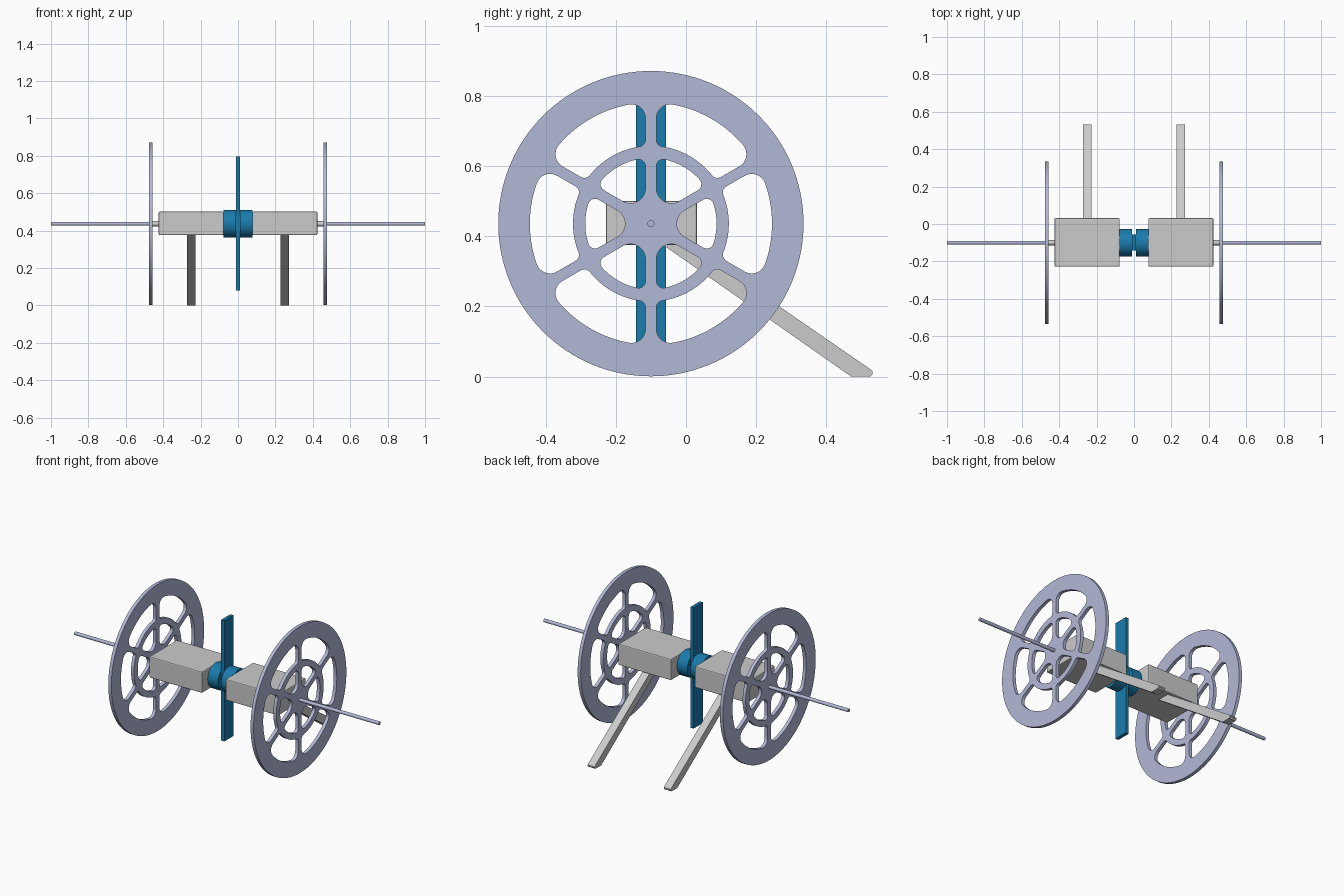
import bpy, bmesh
from math import radians, sin, cos, asin, pi, hypot, atan2
from mathutils import Matrix

if "Cube" in bpy.data.objects:
    bpy.data.objects.remove(bpy.data.objects["Cube"])

CY, CZ = -0.1, 0.436          # axle line

def material(name, rgb):
    m = bpy.data.materials.new(name)
    m.diffuse_color = (*rgb, 1)
    m.use_nodes = True
    m.node_tree.nodes["Principled BSDF"].inputs["Base Color"].default_value = m.diffuse_color
    return m

LAVENDER = material("lavender", (0.45, 0.48, 0.68))
BLUE = material("blue", (0.01, 0.20, 0.42))

def finish(name, bm, mat=None, bevel=0, smooth=False):
    me = bpy.data.meshes.new(name)
    bmesh.ops.recalc_face_normals(bm, faces=bm.faces)
    bm.to_mesh(me)
    bm.free()
    ob = bpy.data.objects.new(name, me)
    bpy.context.collection.objects.link(ob)
    if mat:
        me.materials.append(mat)
    if bevel:
        mod = ob.modifiers.new("bevel", 'BEVEL')
        mod.width, mod.segments = bevel, 2
    if smooth:
        shade(ob)
    return ob

def shade(ob):
    bpy.ops.object.select_all(action='DESELECT')
    ob.select_set(True)
    bpy.context.view_layer.objects.active = ob
    bpy.ops.object.shade_smooth_by_angle(angle=radians(30))

def box(name, x0, x1, y0, y1, z0, z1, **kw):
    bm = bmesh.new()
    bmesh.ops.create_cube(bm, size=1, matrix=Matrix.Translation(
        ((x0 + x1) / 2, (y0 + y1) / 2, (z0 + z1) / 2)) @ Matrix.Diagonal((x1 - x0, y1 - y0, z1 - z0, 1)))
    return finish(name, bm, **kw)

def rod(name, x0, x1, r, seg=48, **kw):
    bm = bmesh.new()
    bmesh.ops.create_cone(bm, cap_ends=True, segments=seg, radius1=r, radius2=r, depth=x1 - x0,
                          matrix=Matrix.Translation(((x0 + x1) / 2, CY, CZ)) @ Matrix.Rotation(pi / 2, 4, 'Y'))
    return finish(name, bm, smooth=True, **kw)

# Wheel outline helpers
HW = 0.0155                   # half spoke width

def arc(cx, cy, r, a0, a1, n):
    return [(cx + r * cos(a0 + (a1 - a0) * i / n), cy + r * sin(a0 + (a1 - a0) * i / n)) for i in range(n + 1)]

def window(r_in, r_out, f_in, f_out):
    """Rounded opening between two spokes, symmetric about angle 0; r_in None gives a rounded apex."""
    half = pi / 6
    ao = half - asin((HW + f_out) / (r_out - f_out))
    d = r_out - f_out
    pts = arc(0, 0, r_out, 0, ao, 12)
    pts += arc(d * cos(ao), d * sin(ao), f_out, ao, half + pi / 2, 8)[1:]
    if r_in is None:
        d = (HW + f_in) / sin(half)
        pts += arc(d, 0, f_in, half + pi / 2, pi, 8)
    else:
        d = r_in + f_in
        ai = half - asin((HW + f_in) / d)
        pts += arc(d * cos(ai), d * sin(ai), f_in, half + pi / 2, ai + pi, 8)
        pts += arc(0, 0, r_in, ai, 0, 10)[1:]
    return pts + [(x, -y) for x, y in pts[-2:0:-1]]

def wheel(name, x):
    cu = bpy.data.curves.new(name, 'CURVE')
    cu.dimensions, cu.fill_mode, cu.extrude = '2D', 'BOTH', 0.01
    loops = [arc(0, 0, 0.435, 0, 2 * pi, 128)[:-1]]
    for shape in (window(0.222, 0.345, 0.02, 0.04), window(None, 0.187, 0.043, 0.02)):
        for k in range(6):
            c, s = cos(k * pi / 3), sin(k * pi / 3)
            loops.append([(c * u - s * v, s * u + c * v) for u, v in shape])
    for pts in loops:
        sp = cu.splines.new('POLY')
        sp.points.add(len(pts) - 1)
        for p, (u, v) in zip(sp.points, pts):
            p.co = (u, v, 0, 1)
        sp.use_cyclic_u = True
    tmp = bpy.data.objects.new(name + "_outline", cu)
    bpy.context.collection.objects.link(tmp)
    bpy.context.view_layer.update()
    me = bpy.data.meshes.new_from_object(tmp.evaluated_get(bpy.context.evaluated_depsgraph_get()))
    bpy.data.objects.remove(tmp)
    bm = bmesh.new()
    bm.from_mesh(me)
    bmesh.ops.remove_doubles(bm, verts=bm.verts, dist=1e-5)
    # curve plane (x, y, z) becomes world (y, z, x)
    bm.transform(Matrix(((0, 0, 1, x), (1, 0, 0, CY), (0, 1, 0, CZ), (0, 0, 0, 1))))
    ob = finish(name, bm)
    ob.data.materials.clear()
    ob.data.materials.append(LAVENDER)
    for p in ob.data.polygons:
        p.material_index = 0
    shade(ob)

# Leg side profile (y, z)
LEG = [(-0.072, 0.38), (0.005, 0.38), (0.527, 0.02), (0.532, 0.014), (0.532, 0.007), (0.524, 0), (0.471, 0)]

def leg(name, x, w=0.023):
    bm = bmesh.new()
    f = bm.faces.new([bm.verts.new((x - w, y, z)) for y, z in LEG])
    ext = bmesh.ops.extrude_face_region(bm, geom=[f])
    bmesh.ops.translate(bm, vec=(2 * w, 0, 0), verts=[v for v in ext['geom'] if isinstance(v, bmesh.types.BMVert)])
    finish(name, bm)

# Long axle and upright centre bar
rod("axle", -1, 1, 0.01, seg=32, mat=LAVENDER)
box("centre_bar", -0.01, 0.01, CY - 0.043, CY + 0.043, 0.08, 0.797, mat=BLUE)

# Mirrored left and right parts
for side, s in (("left", -1), ("right", 1)):
    span = lambda a, b: sorted((s * a, s * b))
    box(side + "_body", *span(0.077, 0.424), -0.228, 0.031, 0.375, 0.501, bevel=0.006)
    rod(side + "_drum", *span(0.01, 0.077), 0.074, seg=64, mat=BLUE)
    rod(side + "_collar", *span(0.42, 0.458), 0.014, seg=24)
    wheel(side + "_wheel", s * 0.467)
    leg(side + "_leg", s * 0.25)
